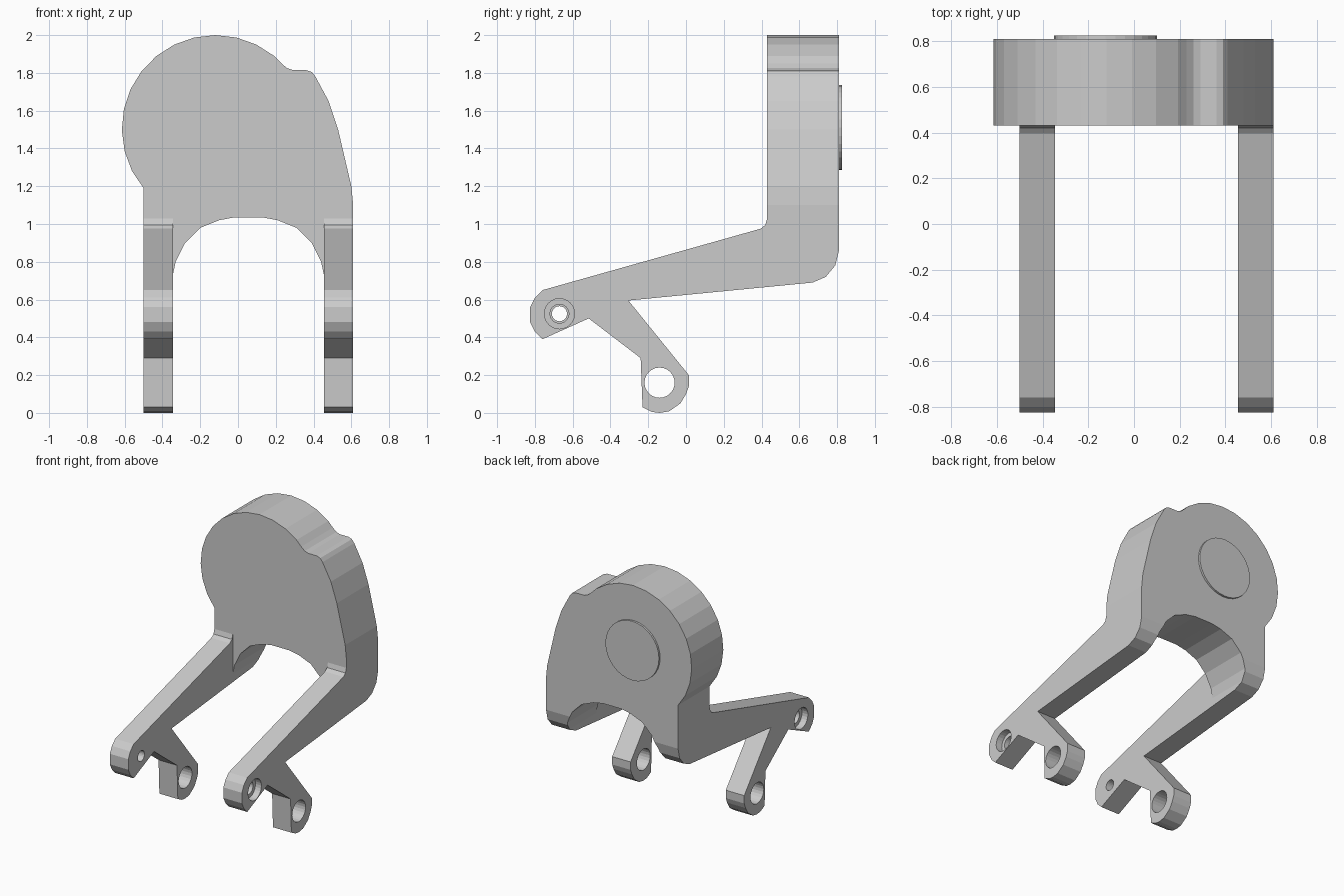
import bpy, bmesh
from math import sin, cos, radians, pi

if "Cube" in bpy.data.objects:
    bpy.data.objects.remove(bpy.data.objects["Cube"])


def prism(name, pts, axis, lo, hi):
    """Extrude a 2D profile: axis 'x' takes (y, z) points, axis 'y' takes (x, z)."""
    bm = bmesh.new()

    def place(p, d):
        return (d, p[0], p[1]) if axis == 'x' else (p[0], d, p[1])
    face = bm.faces.new([bm.verts.new(place(p, lo)) for p in pts])
    ext = bmesh.ops.extrude_face_region(bm, geom=[face])
    moved = [v for v in ext['geom'] if isinstance(v, bmesh.types.BMVert)]
    bmesh.ops.translate(bm, verts=moved, vec=place((0, 0), hi - lo))
    bmesh.ops.recalc_face_normals(bm, faces=bm.faces)
    me = bpy.data.meshes.new(name)
    bm.to_mesh(me)
    bm.free()
    ob = bpy.data.objects.new(name, me)
    bpy.context.collection.objects.link(ob)
    return ob


def circle(cx, cz, r, n=24):
    return [(cx + r * cos(2 * pi * i / n), cz + r * sin(2 * pi * i / n)) for i in range(n)]


def combine(ob, tool, op):
    mod = ob.modifiers.new(op.lower(), 'BOOLEAN')
    mod.operation, mod.solver, mod.object = op, 'EXACT', tool
    bpy.context.view_layer.objects.active = ob
    bpy.ops.object.modifier_apply(modifier=mod.name)
    bpy.data.objects.remove(tool)


# Side profile (y, z): upright plate, sloping arm, hooked foot
side = [(0.43, 2.1), (0.43, 1.03), (0.42, 0.995), (0.395, 0.975),
        (-0.76, 0.65), (-0.80, 0.61), (-0.825, 0.56), (-0.825, 0.48), (-0.80, 0.43), (-0.76, 0.39),
        (-0.515, 0.50), (-0.24, 0.29), (-0.23, 0.03), (-0.18, 0.005), (-0.14, 0.0),
        (-0.09, 0.008), (-0.03, 0.05), (0.0, 0.10), (0.015, 0.14), (0.015, 0.20),
        (-0.305, 0.595), (0.67, 0.69), (0.74, 0.72), (0.79, 0.78), (0.81, 0.86), (0.81, 2.1)]

# Front profile (x, z): round head, shoulder bump, two legs with an arch between
half_arch = [(0.40, -0.1), (0.40, 0.73), (0.385, 0.80), (0.335, 0.90),
             (0.255, 0.98), (0.155, 1.02), (0.075, 1.035)]
mid = 0.055
front = [(-0.5, -0.1), (-0.5, 1.19)]
front += [(-0.12 + 0.495 * cos(radians(a)), 1.505 + 0.495 * sin(radians(a)))
          for a in range(207, 44, -13)]
front += [(0.23, 1.85), (0.26, 1.825), (0.29, 1.815), (0.36, 1.815), (0.39, 1.805), (0.41, 1.78),
          (0.48, 1.65), (0.53, 1.5), (0.60, 1.2), (0.61, 1.1), (0.61, -0.1)]
front += [(mid + x, z) for x, z in half_arch]
front += [(mid - x, z) for x, z in reversed(half_arch)]

# Bracket body
body = prism("bracket_body", side, 'x', -0.8, 0.8)
combine(body, prism("front_shape", front, 'y', -1, 1), 'INTERSECT')

# Straight gap between the arms, in front of the plate
gap = [(-1, -0.2), (0.43, -0.2), (0.43, 1.034), (-1, 1.034)]
combine(body, prism("arm_gap", gap, 'x', mid - 0.40, mid + 0.40), 'DIFFERENCE')

# Foot holes and small pivot holes through both arms
combine(body, prism("foot_hole", circle(-0.14, 0.16, 0.08), 'x', -1, 1), 'DIFFERENCE')
combine(body, prism("pivot_hole", circle(-0.67, 0.525, 0.04), 'x', -1, 1), 'DIFFERENCE')

# Stepped counterbores on the outer faces
for s in (-1, 1):
    for r, depth in ((0.08, 0.05), (0.05, 0.10)):
        a, b = sorted((mid + s * (0.555 - depth), mid + s * 0.7))
        combine(body, prism("counterbore", circle(-0.67, 0.525, r), 'x', a, b), 'DIFFERENCE')

# Raised disc on the back of the head
prism("back_disc", circle(-0.125, 1.51, 0.225, 32), 'y', 0.80, 0.825)
